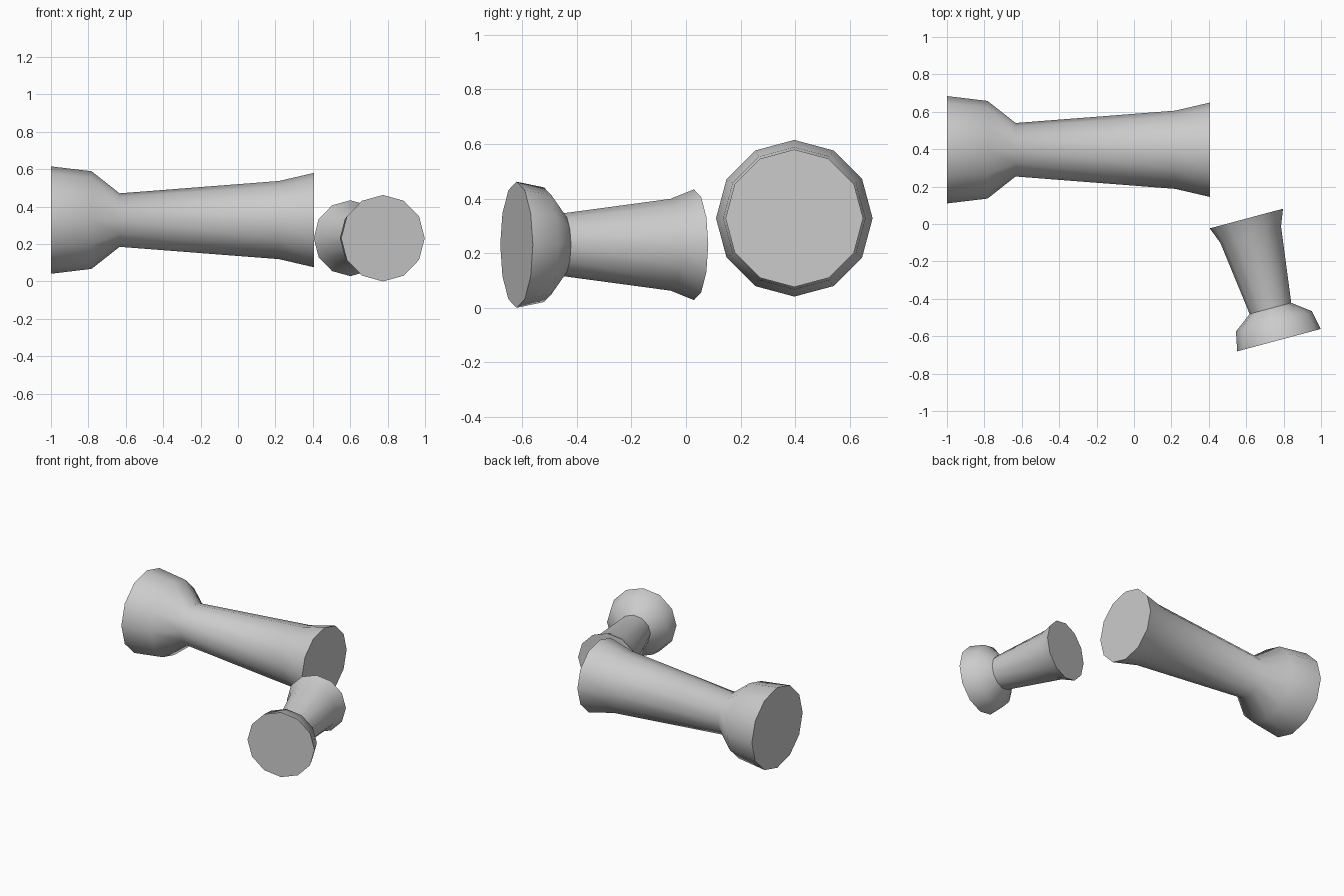
import bpy, bmesh, math
from mathutils import Matrix

if "Cube" in bpy.data.objects:
    bpy.data.objects.remove(bpy.data.objects["Cube"])

SIDES = 12
# (distance along axis, radius) from the wide end to the narrow end
PROFILE = [(0, 0.287), (0.217, 0.261), (0.367, 0.143), (1.22, 0.209), (1.405, 0.252)]


def flared_tube(name, start, angle, along, radial):
    """Capped turned shape lying flat, axis turned by angle about z."""
    bm = bmesh.new()
    rings = []
    for x, r in PROFILE:
        ring = []
        for i in range(SIDES):
            a = 2 * math.pi * i / SIDES
            ring.append(bm.verts.new((x * along, r * radial * math.cos(a), r * radial * math.sin(a))))
        rings.append(ring)
    for lo, hi in zip(rings, rings[1:]):
        for i in range(SIDES):
            j = (i + 1) % SIDES
            bm.faces.new((lo[i], lo[j], hi[j], hi[i]))
    bm.faces.new(rings[0])
    bm.faces.new(rings[-1])
    bmesh.ops.recalc_face_normals(bm, faces=bm.faces)
    mesh = bpy.data.meshes.new(name)
    bm.to_mesh(mesh)
    bm.free()
    obj = bpy.data.objects.new(name, mesh)
    bpy.context.collection.objects.link(obj)
    obj.matrix_world = Matrix.Translation(start) @ Matrix.Rotation(angle, 4, 'Z')
    # smooth sides, crisp end caps
    bpy.ops.object.select_all(action='DESELECT')
    obj.select_set(True)
    bpy.context.view_layer.objects.active = obj
    bpy.ops.object.shade_smooth_by_angle(angle=math.radians(50))
    return obj


# Long piece along x
flared_tube("long_bone", (-1.0, 0.397, 0.328), 0, 1.0, 1.0)
# Shorter, thinner piece lying across in front
flared_tube("short_bone", (0.775, -0.621, 0.231), math.radians(105), 0.479, 0.805)
